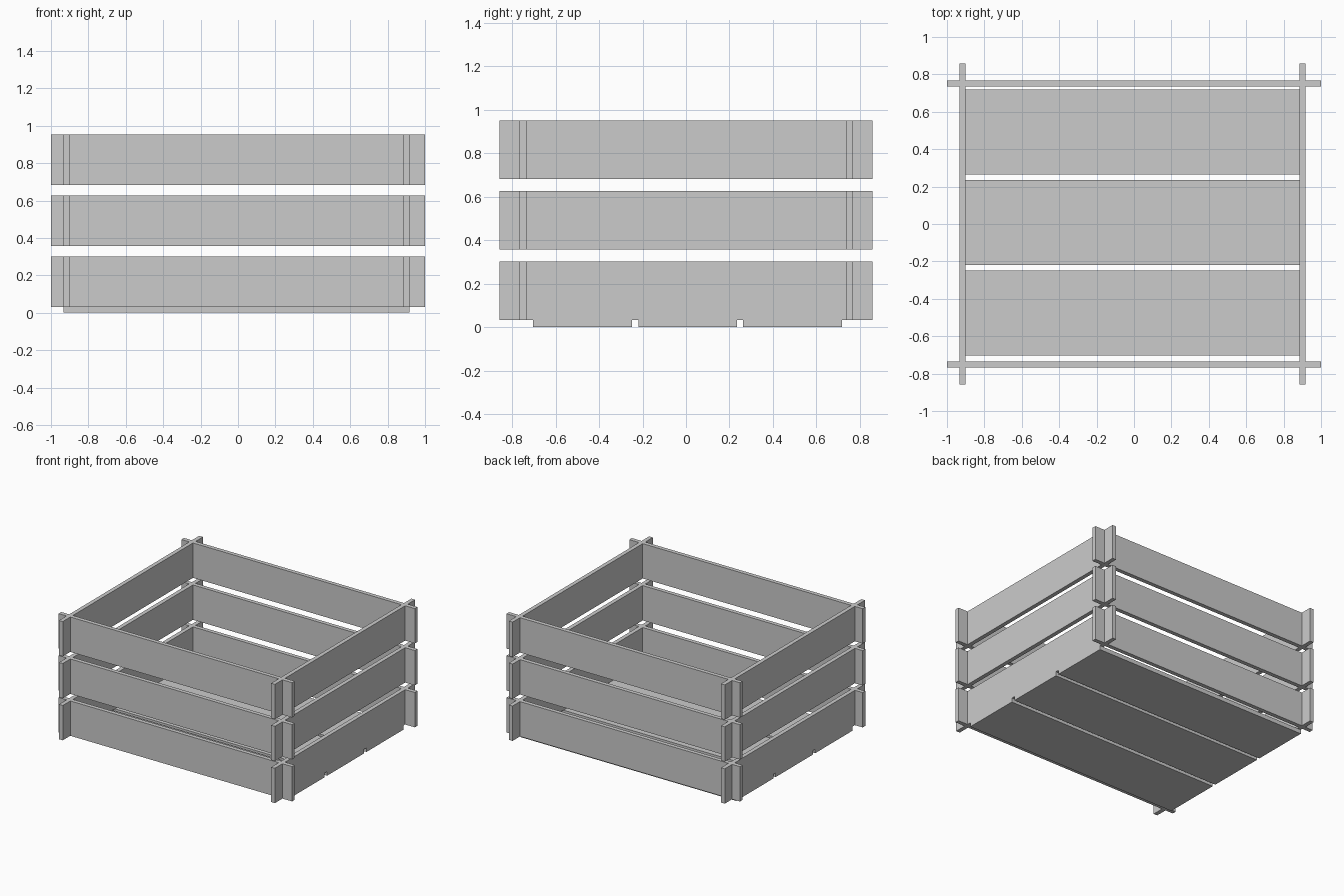
import bpy, bmesh
from mathutils import Vector

if "Cube" in bpy.data.objects:
    bpy.data.objects.remove(bpy.data.objects["Cube"])

T = 0.032                    # board thickness
H = 0.27                     # slat height
LEVELS = [T, T + 0.325, T + 0.65]
SIDE_X = {"left": -0.917, "right": 0.901}    # side slat centres
LONG_Y = {"front": -0.75, "back": 0.752}     # front/back slat centres


def extrude_profile(name, pts, depth):
    """Make a solid by extruding a closed loop of points along depth."""
    bm = bmesh.new()
    face = bm.faces.new([bm.verts.new(p) for p in pts])
    ext = bmesh.ops.extrude_face_region(bm, geom=[face])
    verts = [g for g in ext["geom"] if isinstance(g, bmesh.types.BMVert)]
    bmesh.ops.translate(bm, verts=verts, vec=depth)
    bmesh.ops.recalc_face_normals(bm, faces=bm.faces[:])
    mesh = bpy.data.meshes.new(name)
    bm.to_mesh(mesh)
    bm.free()
    ob = bpy.data.objects.new(name, mesh)
    bpy.context.collection.objects.link(ob)
    return ob


def notched(half, notches, z0, from_top):
    """Slat outline (u, z) with half-height slots where it crosses others."""
    mid = z0 + H / 2
    edge, plain = (z0 + H, z0) if from_top else (z0, z0 + H)
    pts = [(-half, plain), (-half, edge)]
    for c in sorted(notches):
        a, b = c - T / 2, c + T / 2
        pts += [(a, edge), (a, mid), (b, mid), (b, edge)]
    return pts + [(half, edge), (half, plain)]


# Interlocking wall slats, three levels
for i, z0 in enumerate(LEVELS, 1):
    for side, y in LONG_Y.items():
        outline = notched(1.0, SIDE_X.values(), z0, True)
        extrude_profile(f"{side}_slat_{i}",
                        [(u, y - T / 2, z) for u, z in outline], Vector((0, T, 0)))
    for side, x in SIDE_X.items():
        outline = notched(0.858, LONG_Y.values(), z0, False)
        extrude_profile(f"{side}_slat_{i}",
                        [(x - T / 2, u, z) for u, z in outline], Vector((T, 0, 0)))

# Floor boards under the side slats
x0, x1 = SIDE_X["left"] - T / 2, SIDE_X["right"] + T / 2
for i, yc in enumerate((-0.476, 0.008, 0.491), 1):
    a, b = yc - 0.2275, yc + 0.2275
    extrude_profile(f"floor_board_{i}",
                    [(x0, a, 0), (x1, a, 0), (x1, b, 0), (x0, b, 0)], Vector((0, 0, T)))
